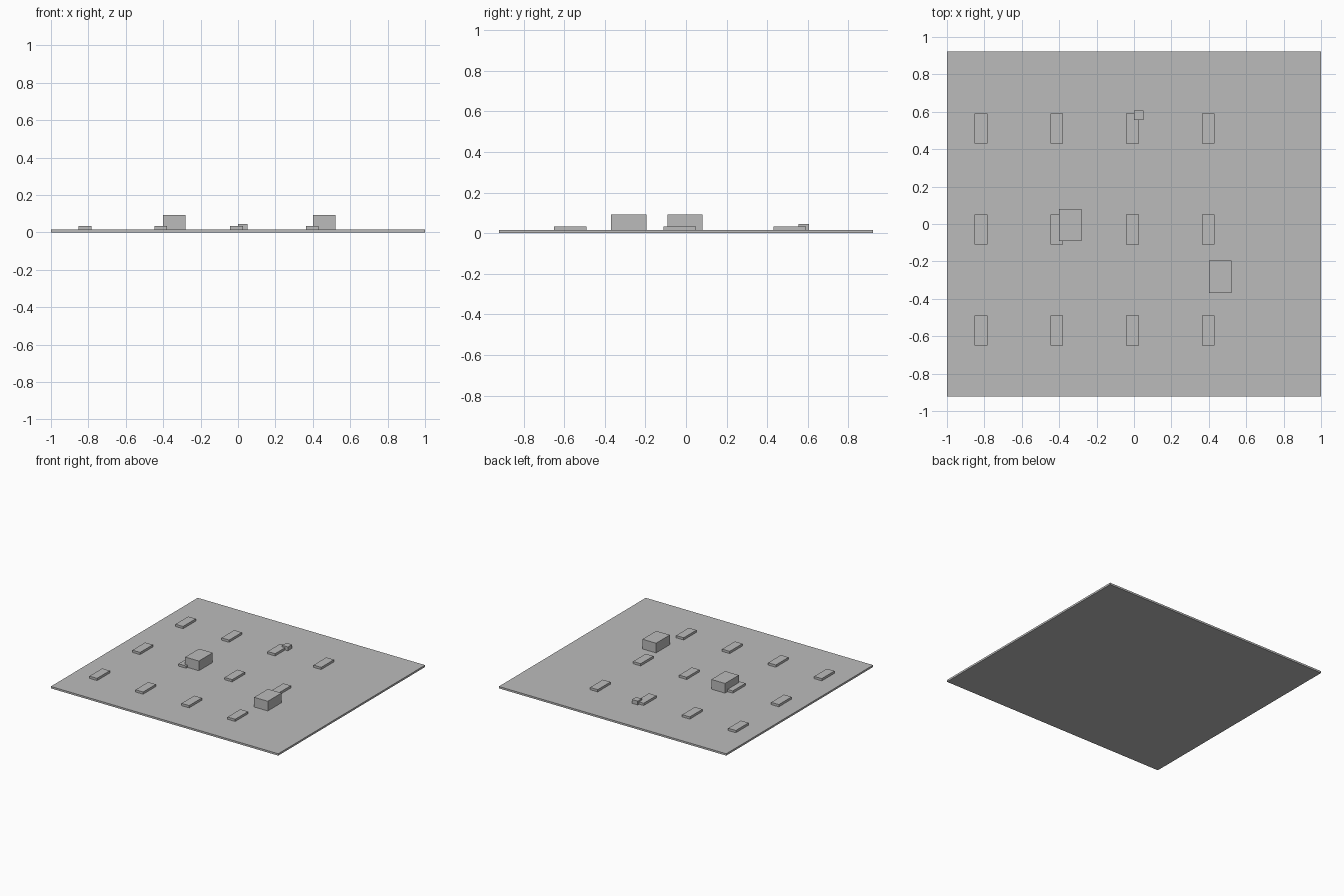
import bpy

if "Cube" in bpy.data.objects:
    bpy.data.objects.remove(bpy.data.objects["Cube"], do_unlink=True)

# Single matte grey
grey = bpy.data.materials.new("plain_grey")
grey.use_nodes = True
colour = (0.5, 0.5, 0.5, 1)
grey.diffuse_color = colour
grey.node_tree.nodes["Principled BSDF"].inputs["Base Color"].default_value = colour


def box(name, centre, size, bottom, top):
    """Box placed by its plan centre, plan size and height range."""
    bpy.ops.mesh.primitive_cube_add(
        size=1, location=(centre[0], centre[1], (bottom + top) / 2))
    obj = bpy.context.object
    obj.name = name
    obj.scale = (size[0], size[1], top - bottom)
    bpy.ops.object.transform_apply(location=False, rotation=False, scale=True)
    obj.data.materials.append(grey)
    return obj


# Flat roof slab
deck = 0.015
box("roof_slab", (0, 0), (2, 1.845), 0, deck)

# Regular grid of low skylights
for row in range(3):
    for col in range(4):
        centre = (-0.818 + 0.405 * col, -0.57 + 0.54 * row)
        box(f"skylight_{row + 1}_{col + 1}", centre, (0.067, 0.16), deck, 0.033)

# Rooftop machinery housings
box("housing_left", (0.46, -0.282), (0.12, 0.173), deck, 0.092)
box("housing_right", (-0.34, -0.005), (0.12, 0.173), deck, 0.092)

# Small vent beside a rear skylight
box("small_vent", (0.025, 0.581), (0.05, 0.052), deck, 0.045)
